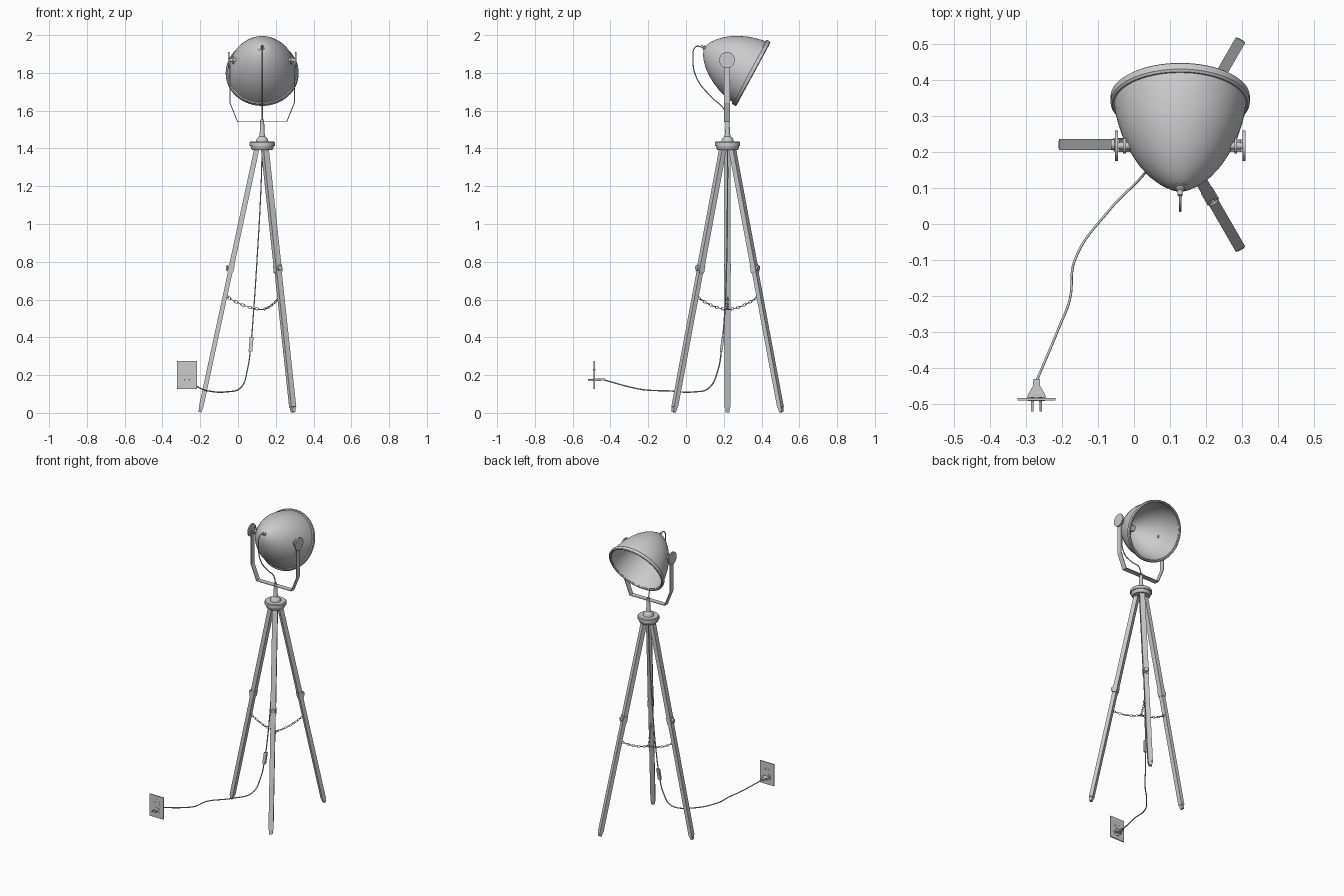
import bpy, bmesh
from math import sin, cos, pi, radians
from mathutils import Vector, Matrix

if "Cube" in bpy.data.objects:
    bpy.data.objects.remove(bpy.data.objects["Cube"])

CX, CY = 0.128, 0.22          # tripod axis


def finish(name, bm, smooth=True):
    bmesh.ops.recalc_face_normals(bm, faces=bm.faces)
    me = bpy.data.meshes.new(name)
    bm.to_mesh(me)
    bm.free()
    ob = bpy.data.objects.new(name, me)
    bpy.context.collection.objects.link(ob)
    if smooth:
        bpy.ops.object.select_all(action='DESELECT')
        ob.select_set(True)
        bpy.context.view_layer.objects.active = ob
        bpy.ops.object.shade_smooth_by_angle(angle=radians(35))
    return ob


def lathe(name, profile, matrix, steps=48):
    """Spin (radius, height) points around local z."""
    bm = bmesh.new()
    vs = [bm.verts.new((r, 0, h)) for r, h in profile]
    es = [bm.edges.new(p) for p in zip(vs, vs[1:])]
    bmesh.ops.spin(bm, geom=vs + es, cent=(0, 0, 0), axis=(0, 0, 1), angle=2 * pi, steps=steps)
    bmesh.ops.remove_doubles(bm, verts=bm.verts, dist=1e-5)
    bm.transform(matrix)
    return finish(name, bm)


def rod(name, a, b, r1, r2=None, seg=24):
    """Cylinder or cone between two points."""
    a, b = Vector(a), Vector(b)
    d = b - a
    bm = bmesh.new()
    bmesh.ops.create_cone(bm, cap_ends=True, segments=seg, radius1=r1,
                          radius2=r1 if r2 is None else r2, depth=d.length)
    bm.transform(Matrix.Translation((a + b) / 2) @ d.to_track_quat('Z', 'Y').to_matrix().to_4x4())
    return finish(name, bm)


def bar(name, a, b, side, w, t, w2=None, t2=None):
    """Square bar from a to b, w wide along side, t thick across it."""
    d = (b - a).normalized()
    n = d.cross(side)
    bm = bmesh.new()
    rings = []
    for p, ww, tt in ((a, w, t), (b, w2 or w, t2 or t)):
        rings.append([bm.verts.new(p + side * ww * i / 2 + n * tt * j / 2)
                      for i, j in ((-1, -1), (1, -1), (1, 1), (-1, 1))])
    lo, hi = rings
    bm.faces.new(lo)
    bm.faces.new(hi)
    for i in range(4):
        bm.faces.new((lo[i], lo[i - 1], hi[i - 1], hi[i]))
    return finish(name, bm, False)


def cord(name, pts, r):
    cu = bpy.data.curves.new(name, 'CURVE')
    cu.dimensions = '3D'
    cu.bevel_depth, cu.bevel_resolution, cu.resolution_u = r, 1, 8
    cu.use_fill_caps = True
    sp = cu.splines.new('BEZIER')
    sp.bezier_points.add(len(pts) - 1)
    for bp, p in zip(sp.bezier_points, pts):
        bp.co = p
        bp.handle_left_type = bp.handle_right_type = 'AUTO'
    ob = bpy.data.objects.new(name, cu)
    bpy.context.collection.objects.link(ob)


# Lamp shade: double-walled dome with a rolled rim, tipped towards the back
shade_m = Matrix.Translation((CX, 0.35, 1.797)) @ Matrix.Rotation(radians(61.6), 4, 'X')
outer = [(.183, .02), (.179, .045), (.172, .075), (.160, .115), (.144, .15), (.122, .19),
         (.096, .225), (.068, .253), (.040, .274), (.016, .284), (0, .286)]
inner = [(max(r - .006, 0), h - .005) for r, h in reversed(outer)]
rim = [(.180, .0), (.182, -.006), (.188, -.008), (.193, -.004), (.193, .014), (.188, .02)]
lathe("lamp_shade", outer[::-1] + rim[::-1] + [(.178, 0)] + inner[::-1][:-1] + [(0, .281)], shade_m, 64)
lathe("bulb_socket", [(0, .235), (.018, .235), (.022, .24), (.022, .282), (0, .282)], shade_m, 24)
lathe("shade_cord_nub", [(.012, .278), (.012, .29), (.007, .294), (.007, .308), (0, .308)], shade_m, 20)

# Yoke: flat strip bent into a U
bm = bmesh.new()
half = [(.130, 1.541), (.170, 1.64), (.170, 1.875)]
path = [(-x, z) for x, z in reversed(half)] + half
cols = [[bm.verts.new((CX + x, CY - .003 + s * .017, z)) for s in (-1, 1)] for x, z in path]
for p, q in zip(cols, cols[1:]):
    bm.faces.new((p[0], p[1], q[1], q[0]))
yoke = finish("yoke", bm, False)
mod = yoke.modifiers.new("thickness", 'SOLIDIFY')
mod.thickness, mod.offset = .005, 0

# Pivot knobs and axles
for s, side in ((-1, "left"), (1, "right")):
    x = lambda d: (CX + s * d, CY - .003, 1.868)
    rod(side + "_pivot_disc", x(.173), x(.181), .042, seg=32)
    rod(side + "_pivot_washer", x(.150), x(.158), .022)
    rod(side + "_pivot_axle", x(.132), x(.175), .010)

# Tripod head and post
axis = Matrix.Translation((CX, CY, 0))
lathe("tripod_head", [(0, 1.392), (.054, 1.392), (.058, 1.397), (.062, 1.412), (.067, 1.414),
                      (.067, 1.431), (.063, 1.436), (0, 1.436)], axis)
lathe("head_post", [(.033, 1.434), (.031, 1.447), (.024, 1.458), (.016, 1.464), (.013, 1.48),
                    (.010, 1.553), (0, 1.553)], axis, 24)

# Three telescoping legs, each with a clamp knob and a chain to the centre
for k, deg in enumerate((180, 60, -60), 1):
    a = radians(deg)
    out = Vector((cos(a), sin(a), 0))
    side = Vector((-sin(a), cos(a), 0))

    def on_leg(z):
        return Vector((CX, CY, z)) + out * (.33 - .302 * z / 1.4)

    bar(f"leg_{k}_foot", on_leg(.004), on_leg(.035), side, .020, .016, .026, .022)
    bar(f"leg_{k}_lower", on_leg(.030), on_leg(.80), side, .030, .024)
    bar(f"leg_{k}_upper", on_leg(.74), on_leg(1.405), side, .033, .027)
    bar(f"leg_{k}_collar", on_leg(.745), on_leg(.785), side, .037, .031)
    c = on_leg(.768)
    rod(f"leg_{k}_knob_stem", c, c + out * .022, .006, seg=12)
    rod(f"leg_{k}_knob", c + out * .018, c + out * .027, .016, .013, seg=16)

    # Sagging chain of alternating oval links
    start, end = on_leg(.615) - out * .012, Vector((CX, CY, .548))
    rod(f"leg_{k}_chain_hook", start + out * .004, start - out * .008, .006, seg=12)
    hang = lambda t: start.lerp(end, t) - Vector((0, 0, .018 * 4 * t * (1 - t) * .8))
    n = 10
    bm = bmesh.new()
    for i in range(n):
        p, q = hang(i / n), hang((i + 1) / n)
        d = (q - p).normalized()
        u, v = (side, d.cross(side)) if i % 2 else (d.cross(side), side)
        L = (q - p).length * .5 + .003
        rings = []
        for j in range(12):
            th = 2 * pi * j / 12
            mid = (p + q) / 2
            rings.append([bm.verts.new(mid + d * cos(th) * (L + .0017 * cos(f))
                                       + u * sin(th) * (.006 + .0017 * cos(f)) + v * .0017 * sin(f))
                          for f in (2 * pi * m / 6 for m in range(6))])
        for j in range(12):
            for m in range(6):
                bm.faces.new((rings[j - 1][m - 1], rings[j][m - 1], rings[j][m], rings[j - 1][m]))
    finish(f"leg_{k}_chain", bm)

# Ring where the chains meet
bpy.ops.mesh.primitive_torus_add(location=(CX, CY, .547), major_radius=.011, minor_radius=.0025,
                                 major_segments=20, minor_segments=8)
bpy.context.object.name = "chain_ring"

# Cords
cord("shade_cord", [(CX, .085, 1.938), (CX, .052, 1.938), (CX, .037, 1.87), (CX, .058, 1.77),
                    (CX, .137, 1.67), (CX, .20, 1.61), (CX, CY, 1.55)], .0035)
cord("mains_cord", [(CX, CY, 1.40), (.122, .22, 1.2), (.10, .215, .8), (.082, .205, .53),
                    (.068, .19, .36), (.05, .17, .23), (.018, .127, .137), (-.067, .04, .111),
                    (-.164, -.10, .117), (-.178, -.21, .121), (-.205, -.28, .133),
                    (-.27, -.435, .175)], .0035)
bar("cord_switch", Vector((.066, .186, .325)), Vector((.072, .196, .40)), Vector((1, 0, 0)), .020, .014)

# Wall plate with two sockets, and a plug with two prongs
PX = -.27
bar("wall_plate", Vector((PX, -.4855, .127)), Vector((PX, -.4855, .275)), Vector((1, 0, 0)), .106, .007)
for z, nm in ((.229, "upper"), (.176, "lower")):
    rod(nm + "_socket", (PX, -.4905, z), (PX, -.4805, z), .024, seg=32)
    for s in (-1, 1):
        rod(f"{nm}_socket_hole_{s}", (PX + s * .011, -.492, z), (PX + s * .011, -.479, z), .004, seg=12)
X = Vector((1, 0, 0))
bar("plug_base", Vector((PX, -.482, .176)), Vector((PX, -.470, .176)), X, .052, .014, .046, .014)
bar("plug_body", Vector((PX, -.470, .176)), Vector((PX, -.450, .176)), X, .044, .014, .022, .012)
bar("plug_neck", Vector((PX, -.450, .176)), Vector((PX, -.430, .176)), X, .020, .011, .018, .010)
for s in (-1, 1):
    rod(f"plug_prong_{s}", (PX + s * .012, -.52, .176), (PX + s * .012, -.48, .176), .0035, seg=12)
